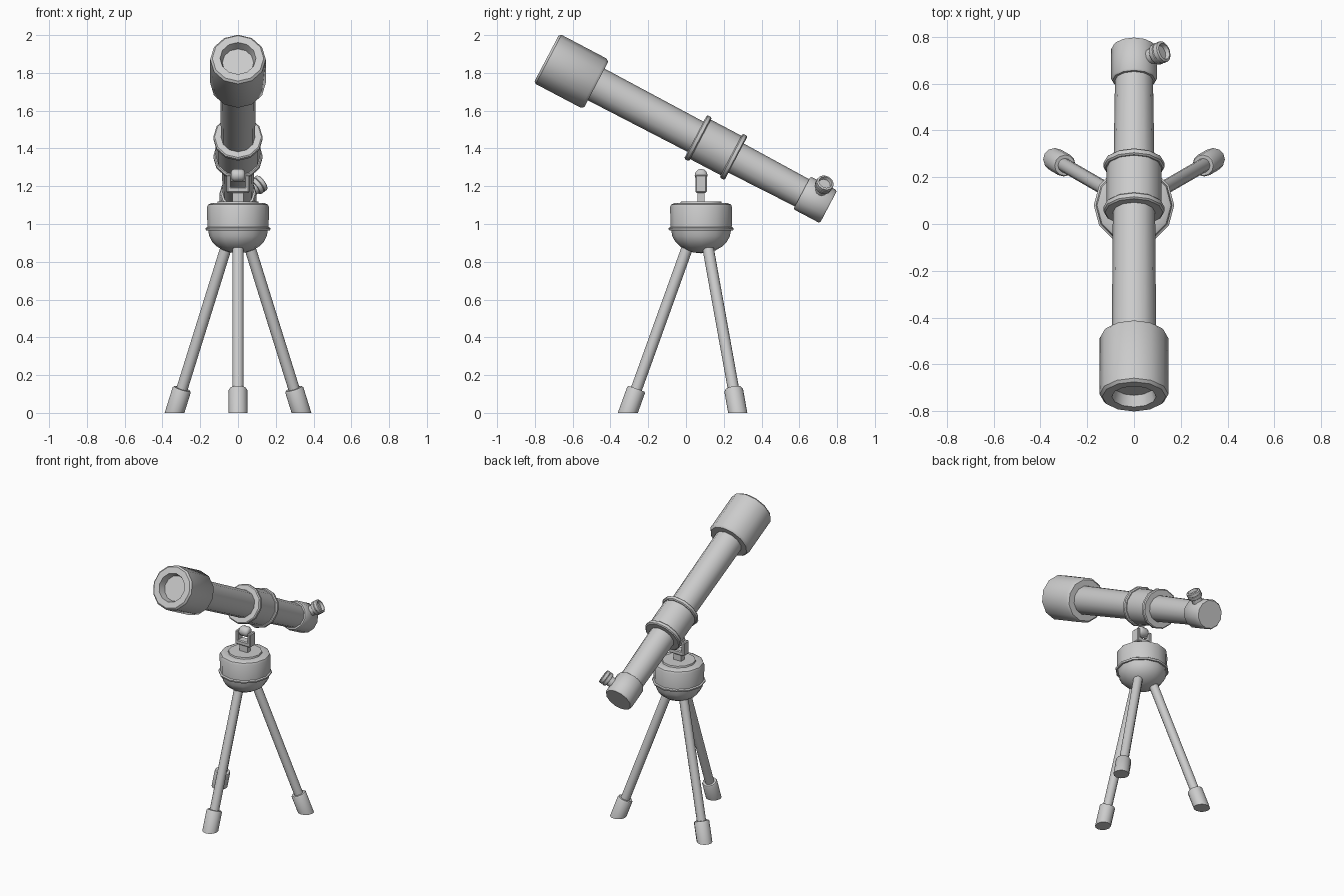
import bpy, bmesh, math
from mathutils import Vector, Matrix

if "Cube" in bpy.data.objects:
    bpy.data.objects.remove(bpy.data.objects["Cube"])

SIDES = 12


def finish(bm, name, angle=40):
    """Turn a bmesh into a smooth-shaded object with sharp edges kept."""
    bmesh.ops.remove_doubles(bm, verts=bm.verts, dist=1e-5)
    bmesh.ops.recalc_face_normals(bm, faces=bm.faces)
    me = bpy.data.meshes.new(name)
    bm.to_mesh(me)
    bm.free()
    ob = bpy.data.objects.new(name, me)
    bpy.context.collection.objects.link(ob)
    bpy.ops.object.select_all(action='DESELECT')
    ob.select_set(True)
    bpy.context.view_layer.objects.active = ob
    bpy.ops.object.shade_smooth_by_angle(angle=math.radians(angle))
    return ob


def lathe_bm(profile, matrix):
    """Spin (distance along axis, radius) points around local z."""
    bm = bmesh.new()
    rings = []
    for h, r in profile:
        rings.append([bm.verts.new(matrix @ Vector((r * math.cos(a), r * math.sin(a), h)))
                      for a in (2 * math.pi * i / SIDES for i in range(SIDES))])
    for a, b in zip(rings, rings[1:]):
        for i in range(SIDES):
            j = (i + 1) % SIDES
            bm.faces.new((a[i], a[j], b[j], b[i]))
    for ring in (rings[0], rings[-1]):
        bm.faces.new(ring)
    return bm


def lathe(name, profile, matrix):
    return finish(lathe_bm(profile, matrix), name)


def frame(origin, axis, side=Vector((1, 0, 0))):
    """Matrix whose z runs along axis and whose x stays near side."""
    z = Vector(axis).normalized()
    x = (side - z * side.dot(z)).normalized()
    m = Matrix((x, z.cross(x), z)).transposed().to_4x4()
    m.translation = origin
    return m


def box(name, center, size, bevel=0.0):
    bm = bmesh.new()
    bmesh.ops.create_cube(bm, size=1, matrix=Matrix.Translation(center) @ Matrix.Diagonal((*size, 1)))
    if bevel:
        bmesh.ops.bevel(bm, geom=bm.edges[:], offset=bevel, segments=1, affect='EDGES')
    return finish(bm, name, 30)


# Optical tube, measured from the front opening along its sloping axis
front = Vector((0, -0.738, 1.877))
d = Vector((0, 0.885, -0.466)).normalized()
up = Vector((0, 0.466, 0.885)).normalized()
tube = frame(front, d)
lathe("main_tube", [(0.27, 0.095), (0.95, 0.09), (1.55, 0.081)], tube)
lathe("lens_hood", [(0.05, 0.083), (0, 0.095), (0, 0.136), (0.012, 0.147),
                    (0.282, 0.147), (0.297, 0.135), (0.297, 0.09)], tube)
lathe("collar", [(0.90, 0.085), (0.90, 0.118), (1.12, 0.118), (1.12, 0.08)], tube)
for label, s in (("front", 0.906), ("rear", 1.119)):
    lathe(label + "_collar_ring", [(s - 0.015, 0.085), (s - 0.015, 0.124), (s - 0.009, 0.131),
                                   (s + 0.009, 0.131), (s + 0.015, 0.124), (s + 0.015, 0.085)], tube)
lathe("tail_cap", [(1.528, 0.08), (1.528, 0.092), (1.536, 0.098), (1.678, 0.098),
                   (1.687, 0.091)], tube)

# Eyepiece leaning out to one side
out = Vector((1, 0, 0)) * 0.77 + up * 0.64
eye = frame(front + d * 1.612, out, d)
lathe("eyepiece_stem", [(0.06, 0.034), (0.13, 0.034)], eye)
lathe("eyepiece", [(0.118, 0.034), (0.118, 0.042), (0.124, 0.047), (0.139, 0.047), (0.142, 0.043),
                   (0.145, 0.047), (0.164, 0.047), (0.168, 0.042), (0.168, 0.036), (0.15, 0.032)], eye)

# Mount head
C = Vector((0, 0.08, 0))
base = Matrix.Translation(C)
lathe("mount_drum", [(0.975, 0.162), (1.09, 0.164), (1.103, 0.158), (1.11, 0.142),
                     (1.11, 0.11), (1.12, 0.107)], base)
lathe("mount_rim", [(0.966, 0.15), (0.966, 0.168), (0.972, 0.172), (0.978, 0.172), (0.983, 0.165),
                    (0.983, 0.15)], base)
bowl = [(0.968 - 0.123 * math.sin(t), max(0.158 * math.cos(t), 0.002))
        for t in (math.pi / 2 * i / 6 for i in range(7))]
lathe("mount_bowl", bowl, base)

# Fork and hinge under the tube
box("fork_stem", C + Vector((0, 0, 1.145)), (0.06, 0.036, 0.07))
box("fork_base", C + Vector((0, 0, 1.181)), (0.12, 0.06, 0.032), 0.006)
for label, s in (("left", -1), ("right", 1)):
    box(label + "_fork_prong", C + Vector((s * 0.048, 0, 1.215)), (0.024, 0.06, 0.09), 0.006)
hinge = frame(C + Vector((0, 0, 1.258)), (1, 0, 0), Vector((0, 0, 1)))
lathe("hinge_knob", [(-0.037, 0.018), (-0.032, 0.027), (-0.02, 0.034), (0.02, 0.034),
                     (0.032, 0.027), (0.037, 0.018)], hinge)
lathe("hinge_pin", [(-0.056, 0.012), (0.056, 0.012)],
      frame(C + Vector((0, 0, 1.235)), (1, 0, 0), Vector((0, 0, 1))))

# Three splayed legs, feet cut flat on the ground
for label, deg in (("front", -90), ("rear_right", 30), ("rear_left", 150)):
    a = math.radians(deg)
    r = Vector((math.cos(a), math.sin(a), 0))
    foot = C + r * 0.388
    axis = (C + r * 0.064 + Vector((0, 0, 0.9))) - foot
    m = frame(foot, axis, Vector((-r.y, r.x, 0)))
    lathe(label + "_leg", [(0.1, 0.03), (0.957, 0.03)], m)
    bm = lathe_bm([(-0.06, 0.05), (0.128, 0.05), (0.136, 0.045), (0.136, 0.03)], m)
    bmesh.ops.bisect_plane(bm, geom=bm.verts[:] + bm.edges[:] + bm.faces[:], plane_co=(0, 0, 0),
                           plane_no=(0, 0, -1), clear_outer=True)
    bmesh.ops.holes_fill(bm, edges=[e for e in bm.edges if e.is_boundary])
    finish(bm, label + "_foot")
